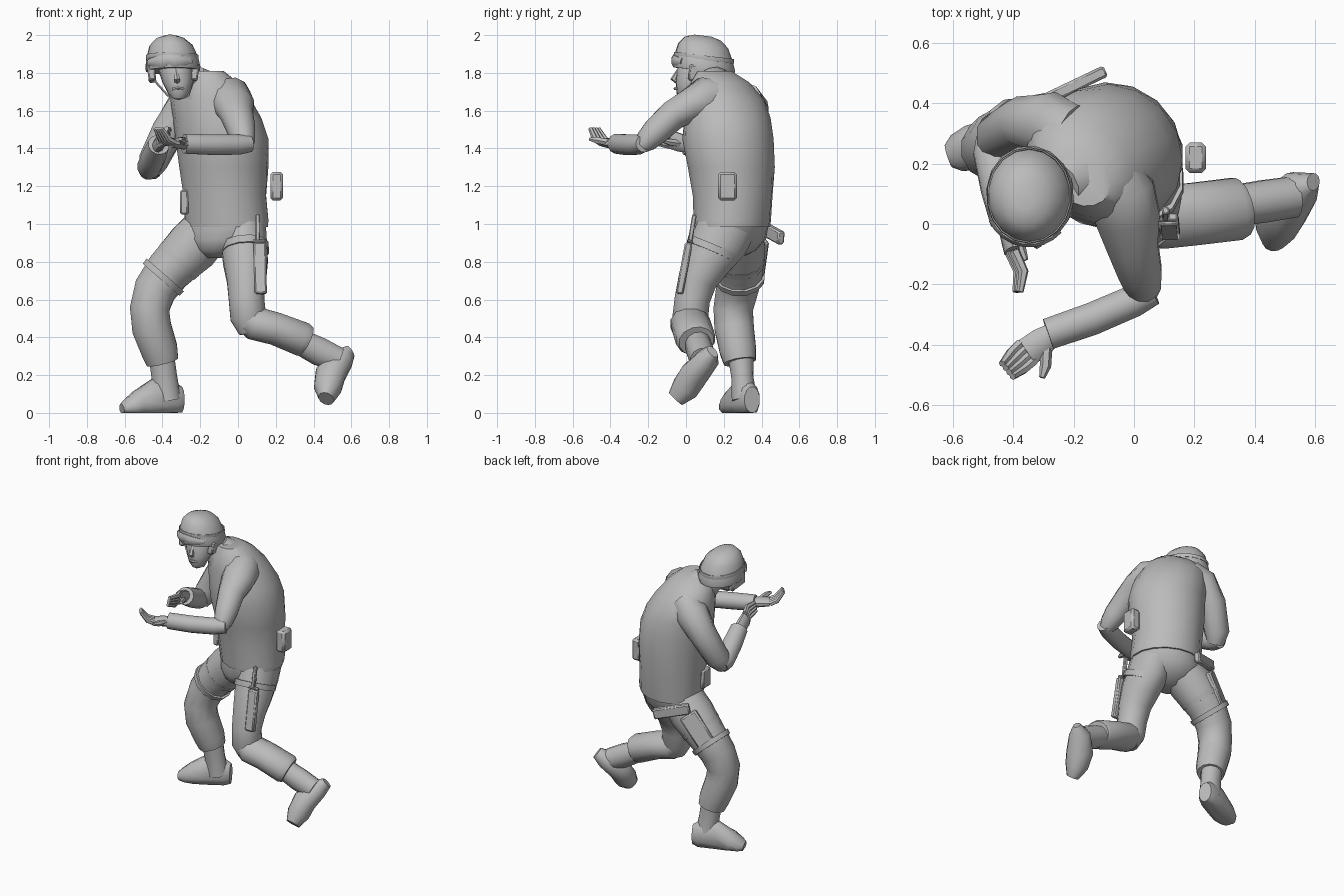
import bpy
import bmesh
import math
from mathutils import Vector

default_cube = bpy.data.objects.get("Cube")
if default_cube:
    bpy.data.objects.remove(default_cube, do_unlink=True)

# One plain colour for the whole figure
grey = bpy.data.materials.new("plain_grey")
grey.use_nodes = True
GREY_COLOUR = (0.5, 0.5, 0.5, 1.0)
grey.diffuse_color = GREY_COLOUR
for node in grey.node_tree.nodes:
    if node.type == 'BSDF_PRINCIPLED':
        node.inputs["Base Color"].default_value = GREY_COLOUR
        node.inputs["Roughness"].default_value = 0.8

X_AXIS = Vector((1, 0, 0))
Y_AXIS = Vector((0, 1, 0))
Z_AXIS = Vector((0, 0, 1))


def loft(name, rings, sides=12, closed=False):
    """Skin a row of elliptical rings, each given as (centre, half axis, half axis)."""
    bm = bmesh.new()
    loops = []
    for centre, across, along in rings:
        loop = []
        for i in range(sides):
            angle = math.tau * (i + 0.5) / sides
            loop.append(bm.verts.new(centre + across * math.cos(angle) + along * math.sin(angle)))
        loops.append(loop)
    pairs = list(zip(loops, loops[1:]))
    if closed:
        pairs.append((loops[-1], loops[0]))
    else:
        bm.faces.new(loops[0])
        bm.faces.new(loops[-1])
    for low, high in pairs:
        for i in range(sides):
            j = (i + 1) % sides
            bm.faces.new((low[i], low[j], high[j], high[i]))
    bmesh.ops.recalc_face_normals(bm, faces=bm.faces)
    mesh = bpy.data.meshes.new(name)
    bm.to_mesh(mesh)
    bm.free()
    mesh.materials.append(grey)
    part = bpy.data.objects.new(name, mesh)
    bpy.context.collection.objects.link(part)
    bpy.ops.object.select_all(action='DESELECT')
    part.select_set(True)
    bpy.context.view_layer.objects.active = part
    bpy.ops.object.shade_smooth_by_angle(angle=math.radians(42))
    return part


def tube(name, path, ref=X_AXIS, sides=12, closed=False):
    """Sweep along (x, y, z, radius towards ref[, other radius]) points."""
    points = [Vector(p[:3]) for p in path]
    count = len(points)
    rings = []
    for i, (point, entry) in enumerate(zip(points, path)):
        if closed:
            tangent = points[(i + 1) % count] - points[i - 1]
        else:
            tangent = points[min(i + 1, count - 1)] - points[max(i - 1, 0)]
        tangent.normalize()
        across = (ref - tangent * ref.dot(tangent)).normalized()
        rings.append((point, across * entry[3], tangent.cross(across) * entry[-1]))
    return loft(name, rings, sides, closed)


def stack(name, levels, sides=16, slope=0.0):
    """Pile up level rings of (x, y, z, half width, half depth, yaw in degrees)."""
    rings = []
    for x, y, z, width, depth, yaw in levels:
        turn = math.radians(yaw)
        across = Vector((math.cos(turn), math.sin(turn), 0)) * width
        along = Vector((-math.sin(turn), math.cos(turn), slope)) * depth
        rings.append((Vector((x, y, z)), across, along))
    return loft(name, rings, sides)


def block(name, start, end, width, depth, ref):
    """Bevelled box between two points."""
    root = math.sqrt(2)
    path = [(*p, width * root, depth * root) for p in (start, end)]
    part = tube(name, path, ref, sides=4)
    bevel = part.modifiers.new("soft_edges", 'BEVEL')
    bevel.width = min(width, depth) * 0.4
    bevel.segments = 1
    return part


# Torso, hunched forward and turned
stack("vest_torso", [
    (-.06, .245, .985, .228, .195, -25), (-.06, .245, 1.02, .23, .2, -25),
    (-.07, .247, 1.15, .225, .21, -25), (-.075, .24, 1.3, .24, .227, -30),
    (-.085, .222, 1.45, .25, .238, -35), (-.11, .22, 1.56, .242, .222, -38),
    (-.145, .21, 1.66, .225, .192, -38), (-.165, .18, 1.75, .175, .145, -38),
    (-.17, .15, 1.81, .10, .085, -38)])
stack("pelvis", [
    (-.06, .245, 1.0, .22, .188, -25), (-.075, .238, .92, .215, .18, -25),
    (-.095, .23, .86, .15, .14, -25), (-.11, .22, .82, .06, .07, -25)])

# Neck, head and face
tube("neck", [(-.23, .15, 1.7, .1), (-.28, .11, 1.76, .075), (-.33, .08, 1.82, .07)])
tube("collar", [(-.2, .16, 1.7, .14), (-.255, .125, 1.77, .09)])
stack("head", [
    (-.315, -.01, 1.665, .03, .025, 8), (-.315, .005, 1.69, .055, .055, 8),
    (-.32, .03, 1.75, .08, .085, 8), (-.33, .05, 1.81, .09, .1, 8),
    (-.345, .07, 1.88, .09, .1, 8)])
tube("nose", [(-.33, -.035, 1.82, .01), (-.322, -.065, 1.765, .018), (-.322, -.04, 1.75, .014)], sides=6)
tube("mouth", [(-.345, -.042, 1.715, .008), (-.318, -.056, 1.717, .01), (-.29, -.042, 1.715, .008)], Z_AXIS, 6)

# Helmet with ear flaps, strap and goggles
stack("helmet", [
    (-.345, .095, 1.81, .143, .162, 5), (-.345, .095, 1.83, .146, .166, 5),
    (-.348, .093, 1.88, .138, .155, 5), (-.355, .092, 1.945, .115, .133, 5),
    (-.36, .09, 1.982, .075, .096, 5), (-.362, .09, 1.997, .03, .045, 5)], slope=-.12)
for side, x, low in (("left", -.225, -.235), ("right", -.462, -.452)):
    block(side + "_ear_flap", (x, .09, 1.84), (low, .08, 1.755), .07, .02, Y_AXIS)
    tube(side + "_chin_strap", [(low, .05, 1.77, .006), (-.315 + (low + .34) * .5, -.005, 1.68, .006),
                                (-.315, -.02, 1.66, .006)], Y_AXIS, 5)


def around_helmet(degrees, lift):
    angle = math.radians(degrees)
    y = .095 - .156 * math.cos(angle)
    return (-.348 + .138 * math.sin(angle), y, lift - .12 * (y - .095))


tube("goggle_strap", [(*around_helmet(a, 1.88), .014, .004) for a in range(0, 360, 20)],
     Z_AXIS, 6, closed=True)
goggle_path = []
for step in range(-4, 5):
    height = .028 if step == 0 else .04 - .005 * abs(step)
    goggle_path.append((*around_helmet(step * 13 - 8, 1.845 + .008 * (step == 0)), height, .018))
tube("goggles", goggle_path, Z_AXIS, 8)

# Left arm reaching across the front
tube("left_upper_arm", [
    (-.09, .19, 1.67, .1), (-.04, .1, 1.665, .115), (-.02, .02, 1.625, .11, .092),
    (-.005, -.07, 1.575, .088, .082), (.02, -.16, 1.49, .075),
    (.03, -.21, 1.44, .062), (.035, -.24, 1.41, .042)])
tube("left_forearm_sleeve", [
    (.065, -.225, 1.425, .045), (0, -.255, 1.42, .055), (-.14, -.315, 1.42, .056),
    (-.285, -.365, 1.425, .054)], Z_AXIS)

# Right arm bent tightly
tube("right_upper_arm", [
    (-.2, .3, 1.66, .1), (-.28, .33, 1.61, .11), (-.37, .335, 1.49, .09),
    (-.45, .29, 1.33, .08), (-.47, .25, 1.27, .055)])
tube("right_forearm_sleeve", [
    (-.475, .29, 1.28, .05), (-.47, .24, 1.3, .065), (-.445, .12, 1.36, .065),
    (-.42, .01, 1.42, .058)])


def hand(side, wrist, palm, tip, spread, lift, thumb):
    """Flat palm with four curled fingers and a thumb."""
    wrist, palm, tip = Vector(wrist), Vector(palm), Vector(tip)
    tube(side + "_palm", [(*wrist, .038, .033), (*wrist.lerp(palm, .5), .05, .03),
                          (*palm, .05, .024)], spread, 10)
    for i in range(4):
        shift = spread * (i - 1.5) * .024
        bend = palm.lerp(tip, .5) - lift * .02
        tube(side + "_finger", [(*(palm + shift), .018), (*(bend + shift * .95), .017),
                                (*(tip + shift * .75), .012)], spread, 6)
    tube(side + "_thumb", [(*wrist.lerp(palm, .3), .02), (*wrist.lerp(Vector(thumb), .75), .019),
                           (*thumb, .01)], Z_AXIS, 6)


hand("left", (-.26, -.36, 1.425), (-.355, -.425, 1.43), (-.42, -.485, 1.505),
     Vector((.63, -.77, 0)), Z_AXIS, (-.305, -.51, 1.45))
hand("right", (-.425, .03, 1.41), (-.405, -.09, 1.45), (-.385, -.225, 1.48),
     Vector((.25, 0, .97)), X_AXIS * -1, (-.36, -.12, 1.44))

# Left leg, knee bent and shin swung out to the side
tube("left_thigh", [
    (.03, .22, 1.0, .12, .16), (.03, .18, .91, .126, .155), (.04, .11, .8, .122, .13),
    (.045, .06, .7, .107), (.045, .033, .6, .097), (.055, .022, .5, .098), (.065, .02, .42, .06)])
tube("left_shin", [
    (.03, .02, .515, .075), (.085, .022, .475, .108, .092), (.2, .033, .445, .107, .09),
    (.34, .05, .39, .107, .094), (.36, .055, .38, .095, .084)], Y_AXIS)
tube("left_boot_shaft", [(.33, .06, .375, .07), (.43, .075, .325, .072, .078), (.53, .09, .28, .07)], Y_AXIS)
tube("left_boot", [
    (.595, .14, .325, .04, .025), (.55, .115, .285, .062, .07), (.49, .045, .205, .075, .088),
    (.475, -.005, .13, .075, .075), (.467, -.055, .075, .05, .04)], Vector((.4, .6, -.7)))

# Right leg, planted
tube("right_leg", [
    (-.14, .27, .99, .135), (-.24, .278, .88, .145), (-.37, .285, .75, .125), (-.44, .27, .65, .115),
    (-.468, .25, .55, .108), (-.457, .255, .45, .108), (-.415, .275, .33, .1), (-.4, .285, .27, .088)])
tube("right_boot_shaft", [(-.375, .31, .07, .075, .07), (-.39, .298, .19, .07, .06),
                          (-.405, .29, .3, .07)])
right_boot = tube("right_boot", [
    (-.3, .35, .07, .045, .07), (-.335, .335, .07, .062, .095), (-.43, .295, .07, .066, .12),
    (-.53, .255, .045, .078, .075), (-.585, .235, .025, .065, .05), (-.615, .225, .02, .04, .03)], Y_AXIS)
for vertex in right_boot.data.vertices:
    vertex.co.z = max(vertex.co.z, 0)

# Thigh straps
tube("left_thigh_strap", [(.036, .15, .885, .13, .152), (.038, .135, .85, .13, .147)])
for x, z in ((-.305, .815), (-.385, .73)):
    tube("right_thigh_strap", [(x, .283, z, .137), (x - .022, .283, z - .025, .133)])

# Sheathed knife on the left thigh
block("knife_sheath", (.115, .015, .9), (.12, -.035, .63), .033, .02, X_AXIS)
block("knife_guard", (.105, .025, .915), (.105, .02, .9), .04, .014, X_AXIS)
block("knife_handle", (.105, .045, 1.05), (.105, .022, .91), .012, .012, X_AXIS)

# Holster with sidearm on the right hip
outward = Vector((-.35, .8, .25))
block("holster", (-.29, .395, .93), (-.42, .37, .75), .06, .025, outward.cross(Vector((-.55, 0, -.8))))
block("sidearm_grip", (-.31, .405, .98), (-.1, .505, .925), .035, .02, Z_AXIS)

# Belt pouches
block("left_pouch", (.205, .22, 1.125), (.205, .22, 1.275), .034, .05, X_AXIS)
block("right_pouch", (-.285, .2, 1.05), (-.285, .2, 1.18), .022, .045, X_AXIS)
